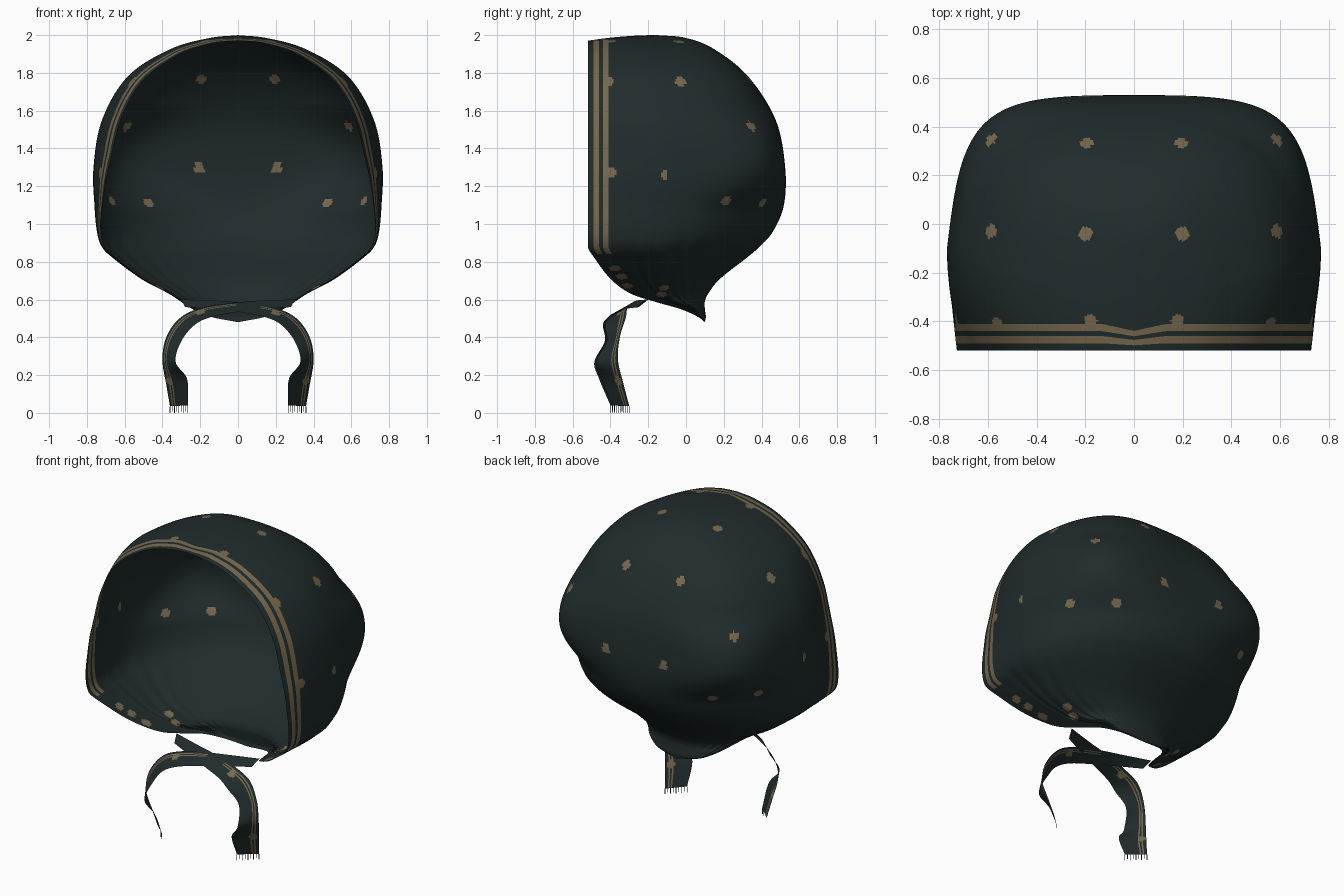
import bpy
import bmesh
import math
from mathutils import Vector
from mathutils.kdtree import KDTree

cube = bpy.data.objects.get("Cube")
if cube:
    bpy.data.objects.remove(cube)


def make_material(name, colour):
    mat = bpy.data.materials.new(name)
    mat.use_nodes = True
    mat.diffuse_color = colour
    shader = mat.node_tree.nodes["Principled BSDF"]
    shader.inputs["Base Color"].default_value = colour
    shader.inputs["Roughness"].default_value = 0.9
    return mat


CLOTH = make_material("dark teal cloth", (0.0145, 0.0245, 0.0245, 1))
TAN = make_material("tan print", (0.185, 0.138, 0.077, 1))


def spline(points, steps):
    """Smooth path through the points, with an even count of steps per span."""
    pts = [Vector(p) for p in points]
    pts = [pts[0] * 2 - pts[1]] + pts + [pts[-1] * 2 - pts[-2]]
    path = []
    for a, b, c, d in zip(pts, pts[1:], pts[2:], pts[3:]):
        for i in range(steps):
            t = i / steps
            path.append((b * 2 + (c - a) * t + (a * 2 - b * 5 + c * 4 - d) * t ** 2
                         + (b * 3 - a - c * 3 + d) * t ** 3) / 2)
    return path + [pts[-2]]


def smoothstep(low, high, value):
    t = min(1, max(0, (value - low) / (high - low)))
    return t * t * (3 - 2 * t)


def make_sheet(name, grid, is_tan):
    """Cloth sheet from rows of points; is_tan picks the printed faces."""
    bm = bmesh.new()
    rows = [[bm.verts.new(p) for p in row] for row in grid]
    for i, (low, high) in enumerate(zip(rows, rows[1:])):
        for j in range(len(low) - 1):
            face = bm.faces.new((low[j], low[j + 1], high[j + 1], high[j]))
            face.smooth = True
            face.material_index = int(is_tan(face.calc_center_median(), i, j))
    bmesh.ops.remove_doubles(bm, verts=bm.verts, dist=1e-5)
    mesh = bpy.data.meshes.new(name)
    bm.to_mesh(mesh)
    bm.free()
    mesh.materials.append(CLOTH)
    mesh.materials.append(TAN)
    obj = bpy.data.objects.new(name, mesh)
    bpy.context.collection.objects.link(obj)
    return obj


# Hood levels from nape to crown: half width, front edge, back edge, height
LEVELS = [
    (0, .1, .1, .48), (.15, .06, .105, .51), (.24, -.03, .1, .55),
    (.3, -.17, .1, .59), (.37, -.3, .12, .635), (.51, -.4, .18, .71),
    (.66, -.485, .32, .82), (.72, -.52, .39, .88), (.747, -.52, .46, .96),
    (.76, -.52, .518, 1.1), (.765, -.52, .525, 1.3), (.72, -.52, .475, 1.55),
    (.585, -.52, .33, 1.78), (.365, -.52, .15, 1.925), (.16, -.52, 0, 1.985),
    (0, -.52, -.15, 2),
]
BRIM, FRONT, BACK = 12, 40, 100


def hood_row(level):
    width, front, back, z = level
    width, front = max(width, 0), max(front, -.52)
    middle = front + (back - front) * .4
    taper = .02 + .11 * smoothstep(.85, 1.5, z)
    # The back corners are boxiest a little above mid height
    box = 2.2 + .8 * smoothstep(1.4, 1.7, z)
    box += 2.2 * smoothstep(1.05, 1.36, z) * (1 - smoothstep(1.38, 1.65, z))
    brim = min(.12, (middle - front) * .6)
    half = []
    for i in range(FRONT):
        if i < BRIM:
            y = front + brim * i / BRIM
        else:
            y = front + brim + (middle - front - brim) * (i - BRIM) / (FRONT - BRIM)
        inward = (middle - y) / max(middle - front, .001)
        half.append((width * (1 - taper * inward ** 2), y))
    for i in range(BACK + 1):
        a = math.pi / 2 * i / BACK
        across = math.cos(a) ** (2 / box) if i < BACK else 0
        rear = math.sin(a) ** (2 / box)
        half.append((width * across * (1 - .1 * rear), middle + (back - middle) * rear))
    # Gathers fade out above the neck; the brim dips slightly at the top
    gather = .004 * smoothstep(.5, .6, z) * (1 - smoothstep(.7, 1.05, z))
    points = []
    for i, (x, y) in enumerate(half):
        pleat = 1 + gather / max(width, .2) * math.sin(i * .45) * (i > FRONT / 2)
        dip = .03 * smoothstep(1.2, 1.9, z) * (min(0, y + .15) / .37) ** 2
        points.append(Vector((x * pleat, y, z - dip)))
    mirrored = [Vector((-p.x, p.y, p.z)) for p in points[-2::-1]]
    return points + mirrored


hood_grid = [hood_row(level) for level in spline(LEVELS, 16)]

# Printed dots, snapped to the cloth and mirrored; some run into streaks
DOTS = [
    (.2, -.04, 1.98), (.59, -.03, 1.75), (.2, .34, 1.78), (.6, .36, 1.53),
    (.76, -.08, 1.26), (.2, .52, 1.3), (.47, .4, 1.12), (.68, .22, 1.12),
    (.18, -.4, 1.97), (.54, -.4, 1.74), (.74, -.4, 1.27),
    (.35, -.13, .64), (.4, -.12, .68),
    (.58, -.38, .77), (.52, -.345, .72), (.44, -.31, .67),
]
points = [p for row in hood_grid for p in row]
tree = KDTree(len(points))
for index, point in enumerate(points):
    tree.insert(point, index)
tree.balance()
dots = [tree.find((side * x, y, z))[0] for x, y, z in DOTS for side in (1, -1)]


def hood_print(centre, row, column):
    from_edge = min(column, 2 * (FRONT + BACK) - 1 - column)
    if centre.z > .84 and from_edge in (3, 4, 5, 8, 9, 10):
        return True
    return any((centre - dot).length < .029 for dot in dots)


make_sheet("hood", hood_grid, hood_print)

# Tie ribbons: both long edges, from the far neck corner across to the end
OUTER = [(-.3, -.2, .6), (-.12, -.25, .595), (.05, -.28, .58), (.2, -.31, .555),
         (.31, -.32, .5), (.38, -.35, .4), (.4, -.36, .28), (.38, -.33, .15),
         (.36, -.3, .035)]
INNER = [(-.28, -.25, .56), (-.12, -.32, .55), (.03, -.37, .53), (.15, -.405, .505),
         (.23, -.43, .465), (.3, -.42, .38), (.33, -.475, .27), (.27, -.45, .18),
         (.265, -.39, .04)]
ACROSS = 16
RIBBON_DOTS = [Vector((.2, -.35, .53)), Vector((.36, -.36, .17))]


def ribbon_print(centre, row, column):
    spot = Vector((abs(centre.x), centre.y, centre.z))
    stripe = column in (2, 4) and row > 20
    return stripe or any((spot - dot).length < .025 for dot in RIBBON_DOTS)


for side, label, shift in ((1, "left", 0), (-1, "right", -.01)):
    offset = Vector((0, shift, 0))
    ribbon = []
    for a, b in zip(spline(OUTER, 12), spline(INNER, 12)):
        row = [a.lerp(b, j / ACROSS) + offset for j in range(ACROSS + 1)]
        ribbon.append([Vector((p.x * side, p.y, p.z)) for p in row])
    make_sheet(label + "_tie", ribbon, ribbon_print)

    # Loose threads along the cut end
    bm = bmesh.new()
    end = ribbon[-1]
    along = (end[-1] - end[0]).normalized() * .002
    for j in range(0, ACROSS + 1, 2):
        top = end[j]
        foot = Vector((top.x, top.y, .008 * (j % 4 > 0)))
        bm.faces.new([bm.verts.new(p) for p in
                      (top - along, top + along, foot + along, foot - along)])
    mesh = bpy.data.meshes.new(label + "_fringe")
    bm.to_mesh(mesh)
    bm.free()
    mesh.materials.append(CLOTH)
    fringe = bpy.data.objects.new(label + "_fringe", mesh)
    bpy.context.collection.objects.link(fringe)
